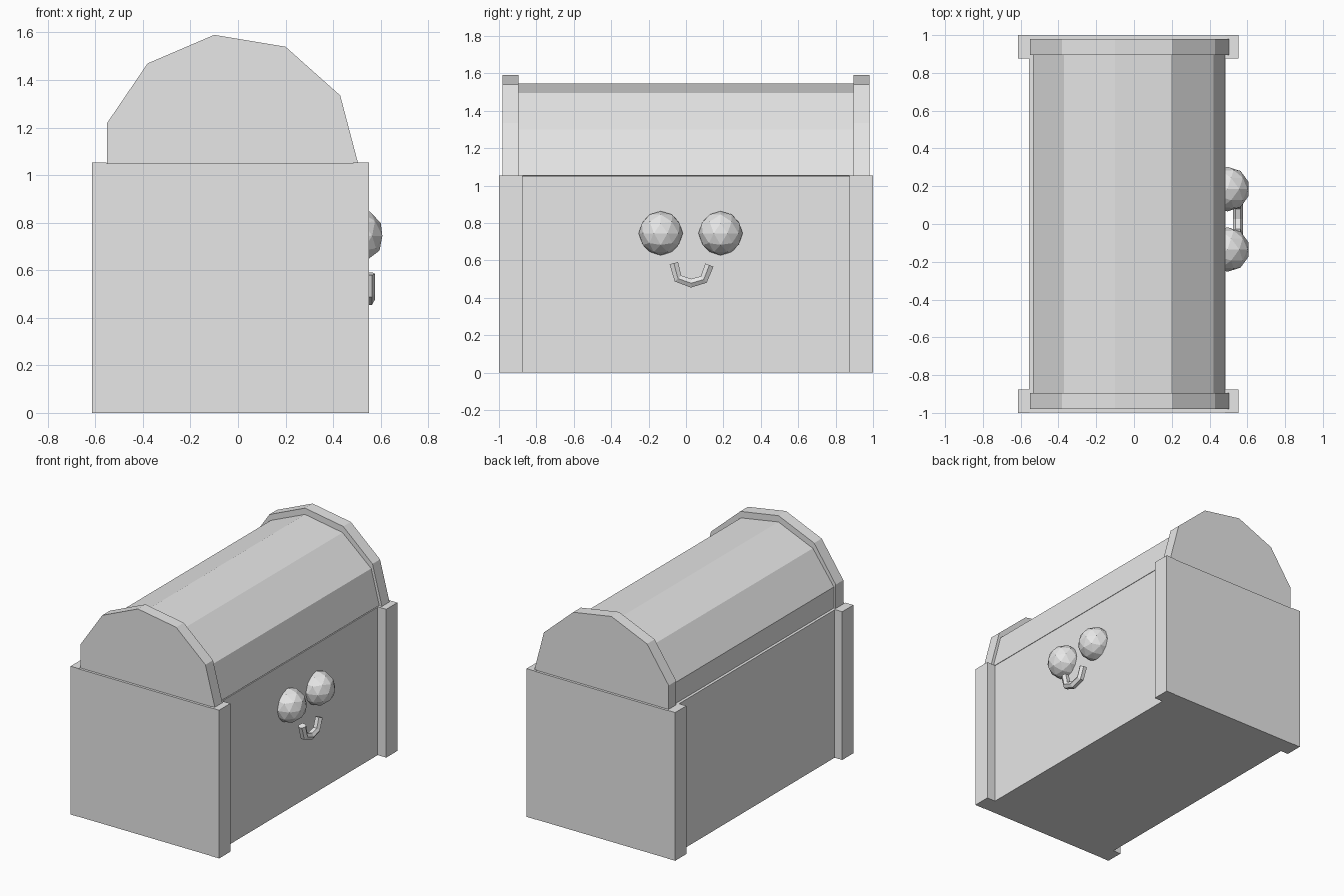
import bpy
import bmesh
from mathutils import Vector

cube = bpy.data.objects.get("Cube")
if cube:
    bpy.data.objects.remove(cube, do_unlink=True)

# One plain grey for the whole chest
grey = bpy.data.materials.new("plain_grey")
grey.use_nodes = True
grey.diffuse_color = (0.8, 0.8, 0.8, 1)
grey.node_tree.nodes["Principled BSDF"].inputs["Base Color"].default_value = (0.8, 0.8, 0.8, 1)


def finish(name, bm):
    bmesh.ops.recalc_face_normals(bm, faces=bm.faces)
    mesh = bpy.data.meshes.new(name)
    bm.to_mesh(mesh)
    bm.free()
    mesh.materials.append(grey)
    obj = bpy.data.objects.new(name, mesh)
    bpy.context.collection.objects.link(obj)
    return obj


def prism(name, profile, y0, y1):
    """Extrude an x-z outline along y."""
    bm = bmesh.new()
    face = bm.faces.new([bm.verts.new((x, y0, z)) for x, z in profile])
    ext = bmesh.ops.extrude_face_region(bm, geom=[face])
    moved = [g for g in ext["geom"] if isinstance(g, bmesh.types.BMVert)]
    bmesh.ops.translate(bm, verts=moved, vec=(0, y1 - y0, 0))
    return finish(name, bm)


def box(name, x0, x1, y0, y1, z0, z1):
    return prism(name, [(x0, z0), (x1, z0), (x1, z1), (x0, z1)], y0, y1)


# Chest body
box("chest_body", -0.555, 0.485, -0.998, 0.998, 0, 1.05)

# Corner posts and raised lid ends, at both ends of the chest
rim = [(-0.55, 1.05), (-0.55, 1.22), (-0.38, 1.47), (-0.1, 1.59),
       (0.2, 1.54), (0.43, 1.335), (0.505, 1.05)]
for end, side in (("front", -1), ("back", 1)):
    y0, y1 = sorted((side * 0.875, side * 1.0))
    box(end + "_left_post", 0.483, 0.552, y0, y1, 0, 1.053)
    box(end + "_right_post", -0.615, -0.553, y0, y1, 0, 1.053)
    y0, y1 = sorted((side * 0.895, side * 0.98))
    prism(end + "_lid_end", rim, y0, y1)

# Barrel lid
barrel = [(-0.535, 1.05), (-0.535, 1.2), (-0.37, 1.43), (-0.1, 1.545),
          (0.195, 1.495), (0.42, 1.3), (0.483, 1.055)]
prism("lid_barrel", barrel, -0.9, 0.9)

# Round faceted eyes
for name, y in (("near_eye", -0.135), ("far_eye", 0.185)):
    bm = bmesh.new()
    bmesh.ops.create_icosphere(bm, subdivisions=2, radius=0.118)
    bmesh.ops.translate(bm, verts=bm.verts, vec=(0.495, y, 0.745))
    finish(name, bm)

# Smiling mouth, a low-sided tube swept along a bent path
path = [Vector((0.55, y, z)) for y, z in
        ((-0.065, 0.585), (-0.043, 0.503), (0.027, 0.478), (0.095, 0.498), (0.125, 0.575))]
curve = bpy.data.curves.new("mouth", "CURVE")
curve.dimensions = "3D"
curve.bevel_depth = 0.027
curve.bevel_resolution = 1
curve.use_fill_caps = True
spline = curve.splines.new("POLY")
spline.points.add(len(path) - 1)
for point, co in zip(spline.points, path):
    point.co = (*co, 1)
spline.use_smooth = False
curve.materials.append(grey)
bpy.context.collection.objects.link(bpy.data.objects.new("mouth", curve))
